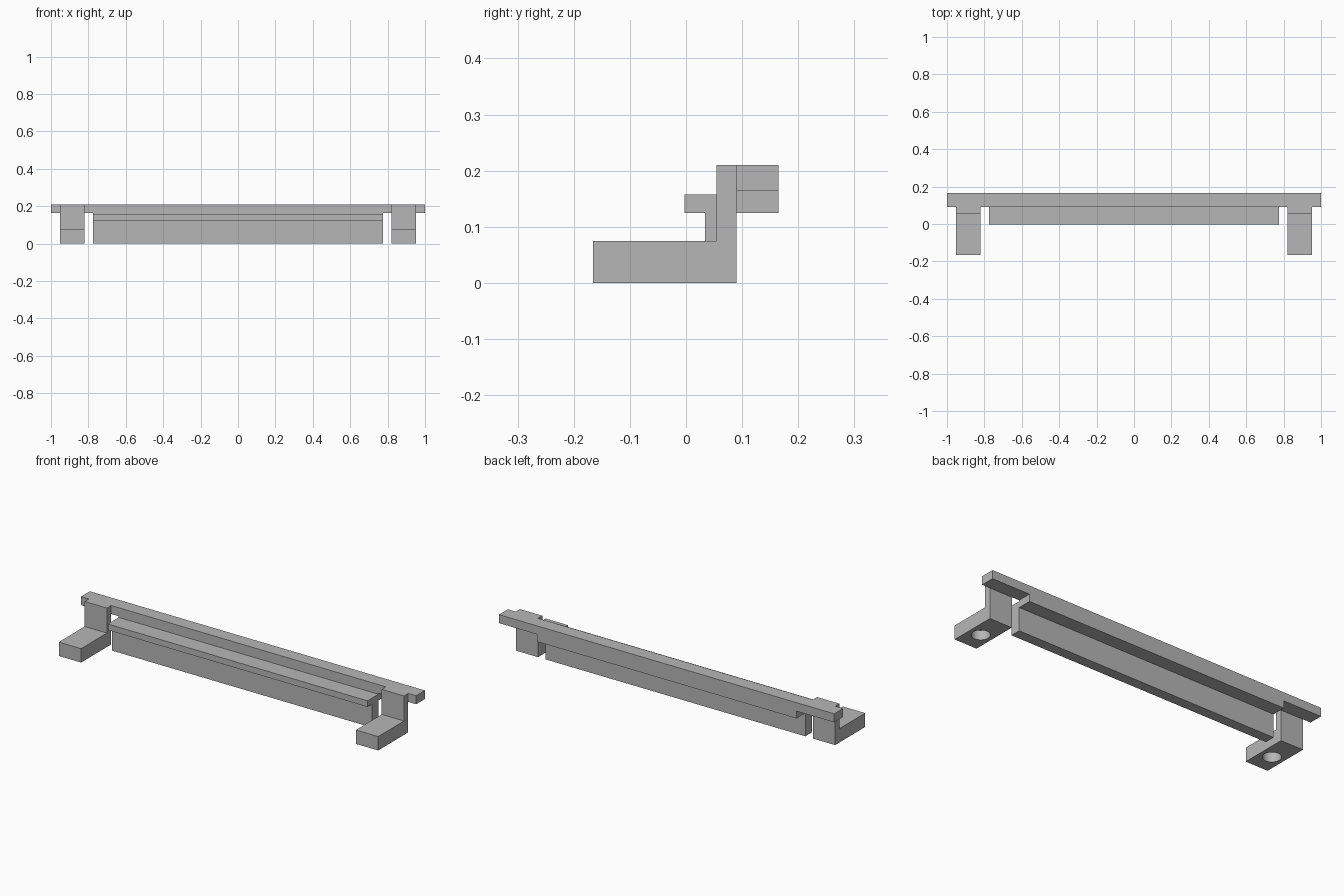
import bpy
import bmesh

cube = bpy.data.objects.get("Cube")
if cube:
    bpy.data.objects.remove(cube, do_unlink=True)

# One plain grey for everything
grey = bpy.data.materials.new("plain grey")
grey.use_nodes = True
COLOUR = (0.47, 0.47, 0.47, 1)
grey.diffuse_color = COLOUR
grey.node_tree.nodes["Principled BSDF"].inputs["Base Color"].default_value = COLOUR


def extrude_profile(name, profile, x0, x1):
    """Extrude a (y, z) outline along x."""
    bm = bmesh.new()
    face = bm.faces.new([bm.verts.new((x0, y, z)) for y, z in profile])
    result = bmesh.ops.extrude_face_region(bm, geom=[face])
    moved = [g for g in result["geom"] if isinstance(g, bmesh.types.BMVert)]
    bmesh.ops.translate(bm, verts=moved, vec=(x1 - x0, 0, 0))
    bmesh.ops.recalc_face_normals(bm, faces=bm.faces)
    mesh = bpy.data.meshes.new(name)
    bm.to_mesh(mesh)
    bm.free()
    mesh.materials.append(grey)
    obj = bpy.data.objects.new(name, mesh)
    bpy.context.collection.objects.link(obj)
    return obj


FRONT, BACK, TOP = -0.166, 0.165, 0.21
JOINT = 0.09          # back of the uprights, front of the top rail
RAIL_Z = 0.164        # underside of the top rail
STEP_Z = 0.125        # underside of ledge and rear step
FOOT_Z = 0.075
UPRIGHT_Y = 0.054

# Full-length top rail
extrude_profile("top_rail", [(JOINT, RAIL_Z), (BACK, RAIL_Z), (BACK, TOP), (JOINT, TOP)], -1, 1)

# Centre panel: web with a front ledge and a rear step under the rail
LEDGE_Y, LEDGE_Z, WEB_Y = -0.003, 0.158, 0.034
extrude_profile("centre_panel", [
    (WEB_Y, 0), (JOINT, 0), (JOINT, STEP_Z), (BACK, STEP_Z), (BACK, RAIL_Z),
    (JOINT, RAIL_Z), (JOINT, LEDGE_Z), (LEDGE_Y, LEDGE_Z), (LEDGE_Y, STEP_Z),
    (WEB_Y, STEP_Z)], -0.775, 0.775)

# L-shaped end brackets with a blind round hole under each foot
HOLE_RADIUS, HOLE_DEPTH = 0.045, 0.05
for label, side in (("left", 1), ("right", -1)):
    x0, x1 = sorted((side * 0.82, side * 0.953))
    bracket = extrude_profile(label + "_bracket", [
        (FRONT, 0), (JOINT, 0), (JOINT, TOP), (UPRIGHT_Y, TOP),
        (UPRIGHT_Y, FOOT_Z), (FRONT, FOOT_Z)], x0, x1)
    bpy.ops.mesh.primitive_cylinder_add(
        vertices=32, radius=HOLE_RADIUS, depth=2 * HOLE_DEPTH,
        location=((x0 + x1) / 2, (FRONT + UPRIGHT_Y) / 2, 0))
    cutter = bpy.context.object
    cutter.name = label + "_hole_cutter"
    cutter.hide_render = True
    cutter.data.materials.append(grey)
    cut = bracket.modifiers.new("foot_hole", "BOOLEAN")
    cut.operation = "DIFFERENCE"
    cut.solver = "EXACT"
    cut.object = cutter
    bpy.ops.object.select_all(action="DESELECT")
    bracket.select_set(True)
    bpy.context.view_layer.objects.active = bracket
    bpy.ops.object.modifier_apply(modifier=cut.name)
    bpy.data.objects.remove(cutter, do_unlink=True)
    bpy.ops.object.shade_smooth_by_angle()
